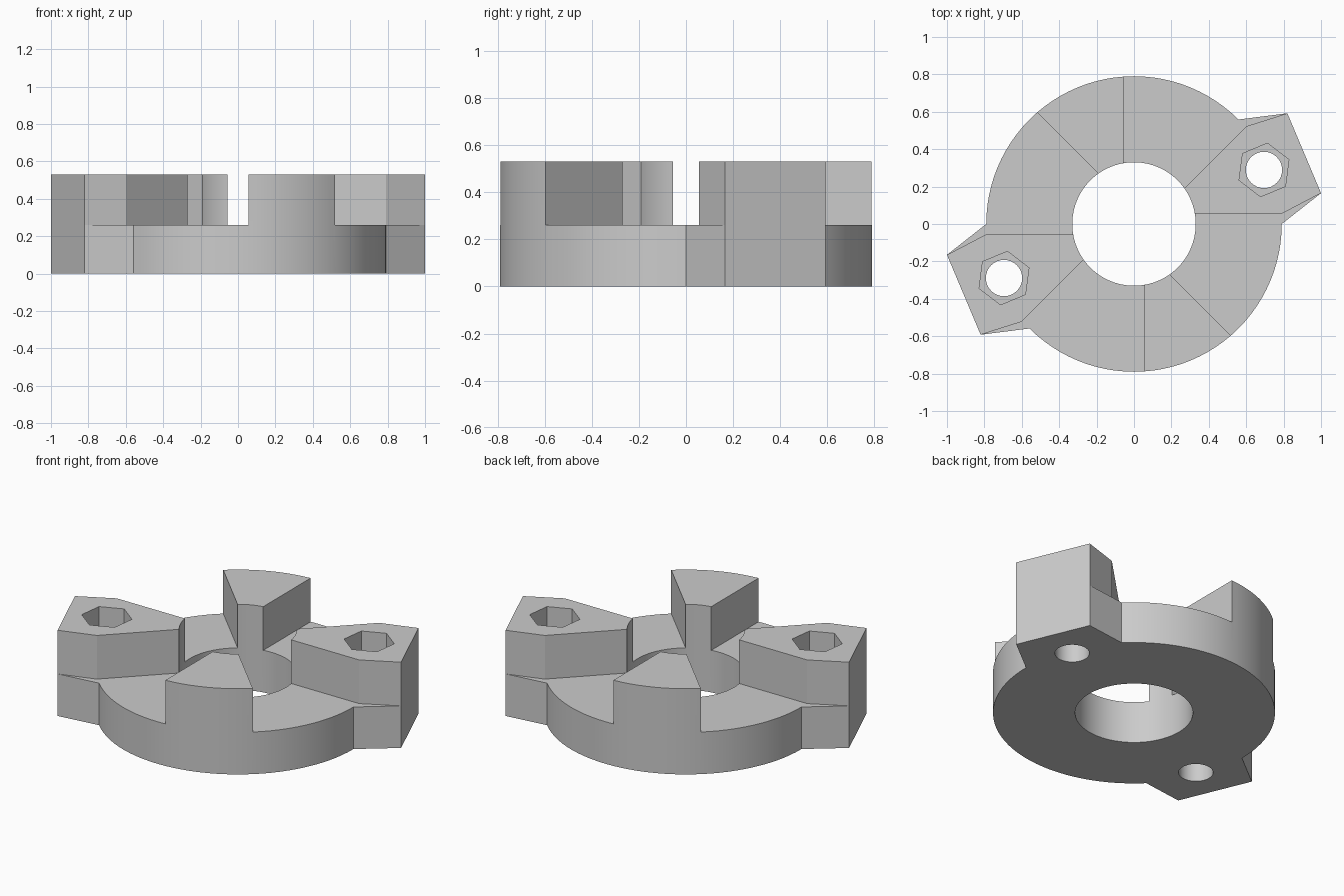
import bpy, bmesh
from math import sin, cos, radians

if "Cube" in bpy.data.objects:
    bpy.data.objects.remove(bpy.data.objects["Cube"])

OUTER, BORE, HEIGHT, DECK, GAP = 0.79, 0.33, 0.53, 0.26, 0.055
DIAG = GAP * 2 ** 0.5          # offset of the diagonal slot walls along an axis
EAR_LOW, EAR_HIGH = (1.0, 0.165), (0.82, 0.592)

grey = bpy.data.materials.new("plain grey")
grey.use_nodes = True
colour = (0.6, 0.6, 0.6, 1)
grey.diffuse_color = colour
grey.node_tree.nodes["Principled BSDF"].inputs["Base Color"].default_value = colour


def arc(radius, start, end, steps, centre=(0, 0)):
    angles = [radians(start + (end - start) * i / steps) for i in range(steps + 1)]
    return [(centre[0] + radius * cos(a), centre[1] + radius * sin(a)) for a in angles]


def ring(radius, sides, centre=(0, 0), start=0):
    return arc(radius, start, start + 360, sides, centre)[:-1]


def turned(points):
    """Half-turn copy about the vertical axis."""
    return [(-x, -y) for x, y in points]


def prism(name, outline, bottom, top):
    bm = bmesh.new()
    face = bm.faces.new([bm.verts.new((x, y, bottom)) for x, y in outline])
    up = bmesh.ops.extrude_face_region(bm, geom=[face])["geom"]
    for v in up:
        if isinstance(v, bmesh.types.BMVert):
            v.co.z = top
    bmesh.ops.recalc_face_normals(bm, faces=bm.faces)
    mesh = bpy.data.meshes.new(name)
    bm.to_mesh(mesh)
    bm.free()
    obj = bpy.data.objects.new(name, mesh)
    bpy.context.collection.objects.link(obj)
    return obj


def cut(target, outline, bottom, top):
    cutter = prism("cutter", outline, bottom, top)
    cutter.hide_render = True
    mod = target.modifiers.new("cut", "BOOLEAN")
    mod.operation, mod.solver, mod.object = "DIFFERENCE", "EXACT", cutter
    bpy.ops.object.modifier_apply(modifier=mod.name)
    bpy.data.objects.remove(cutter)


# Full-height round body with two pointed mounting ears
half = [EAR_LOW, EAR_HIGH] + arc(OUTER, 45, 180, 36)
body = prism("clutch_body", half + turned(half), 0, HEIGHT)
body.data.materials.append(grey)
bpy.context.view_layer.objects.active = body
body.select_set(True)

# Central bore
cut(body, ring(BORE, 96), -0.1, 1)

# Wedge slots that leave four raised jaws
FAR = 1.3
side_slot = [(-GAP - DIAG, GAP), (FAR - DIAG, -FAR), (FAR, -FAR),
             (FAR, EAR_LOW[1]), EAR_LOW, (OUTER, GAP)]
end_slot = [(-GAP, -GAP - DIAG), (0.6, 0.6 - DIAG), EAR_HIGH,
            (EAR_HIGH[0], FAR), (-GAP, FAR)]
for slot in (side_slot, end_slot):
    cut(body, slot, DECK, 1)
    cut(body, turned(slot), DECK, 1)

# Bolt holes with hexagonal nut pockets
for s in (1, -1):
    centre = (0.695 * s, 0.289 * s)
    cut(body, ring(0.097, 32, centre), -0.1, 1)
    cut(body, ring(0.144, 6, centre, 22.5), DECK, 1)

bpy.ops.object.shade_smooth_by_angle(angle=radians(25))
